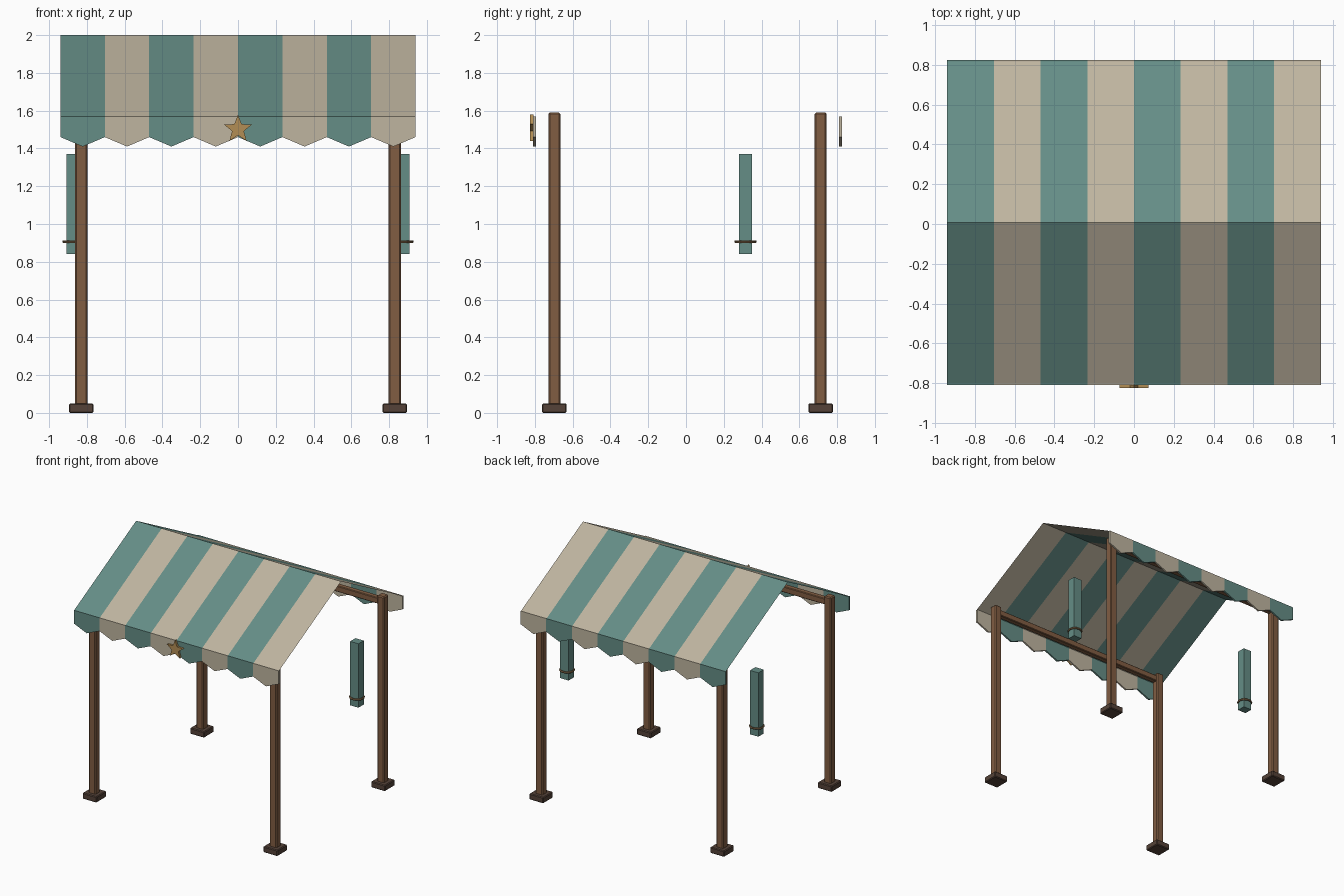
import bpy, bmesh, math

if "Cube" in bpy.data.objects:
    bpy.data.objects.remove(bpy.data.objects["Cube"])

CY = 0.008                      # canopy centre in y (the star shifts the bounds)
HALF_W, EAVE_Y, EAVE_Z, RIDGE_Z = 0.94, 0.81, 1.57, 2.0
N = 8
STEP = 2 * HALF_W / N


def material(name, rgb):
    m = bpy.data.materials.new(name)
    m.diffuse_color = (*rgb, 1)
    m.use_nodes = True
    m.node_tree.nodes["Principled BSDF"].inputs["Base Color"].default_value = m.diffuse_color
    return m


GREEN = material("green_cloth", (0.13, 0.27, 0.24))
CREAM = material("cream_cloth", (0.52, 0.46, 0.35))
WOOD = material("wood", (0.22, 0.11, 0.055))
DARK = material("dark_wood", (0.09, 0.055, 0.04))
GOLD = material("gold", (0.45, 0.27, 0.09))
ROPE = material("rope", (0.25, 0.15, 0.07))


def finish(name, bm, *mats):
    me = bpy.data.meshes.new(name)
    bm.to_mesh(me)
    bm.free()
    for m in mats:
        me.materials.append(m)
    ob = bpy.data.objects.new(name, me)
    bpy.context.collection.objects.link(ob)
    return ob


def box(name, center, size, mat, bevel=0):
    bm = bmesh.new()
    bmesh.ops.create_cube(bm, size=1)
    for v in bm.verts:
        v.co = [c + s * k for c, s, k in zip(center, size, v.co)]
    if bevel:
        bmesh.ops.bevel(bm, geom=bm.edges[:], offset=bevel, segments=1,
                        affect='EDGES', profile=0.5)
    return finish(name, bm, mat)


def prism(bm, pts, y0, y1, mat_index=0):
    """Extrude an x-z outline from y0 to y1."""
    a = [bm.verts.new((x, y0, z)) for x, z in pts]
    b = [bm.verts.new((x, y1, z)) for x, z in pts]
    n = len(pts)
    faces = [bm.faces.new(a), bm.faces.new(b[::-1])]
    faces += [bm.faces.new((a[i], b[i], b[(i + 1) % n], a[(i + 1) % n])) for i in range(n)]
    for f in faces:
        f.material_index = mat_index
    bmesh.ops.recalc_face_normals(bm, faces=faces)


# striped gable roof, a single sheet of cloth
bm = bmesh.new()
rows = [[bm.verts.new((-HALF_W + i * STEP, CY + y, z)) for i in range(N + 1)]
        for y, z in ((-EAVE_Y, EAVE_Z), (0, RIDGE_Z), (EAVE_Y, EAVE_Z))]
for lo, hi in zip(rows, rows[1:]):
    for i in range(N):
        f = bm.faces.new((lo[i], lo[i + 1], hi[i + 1], hi[i]))
        f.material_index = i % 2
finish("canopy_roof", bm, GREEN, CREAM)

# pointed valances along both eaves
for side, s in (("front", -1), ("back", 1)):
    bm = bmesh.new()
    y = CY + s * EAVE_Y
    for i in range(N):
        x0 = -HALF_W + i * STEP
        x1 = x0 + STEP
        prism(bm, [(x0, EAVE_Z), (x0, 1.46), (x0 + STEP / 2, 1.41), (x1, 1.46), (x1, EAVE_Z)],
              y - 0.007, y + 0.007, i % 2)
    finish(side + "_valance", bm, GREEN, CREAM)

# star ornament on the front valance
bm = bmesh.new()
star = []
for k in range(10):
    r = 0.077 if k % 2 == 0 else 0.033
    a = math.pi / 2 + k * math.pi / 5
    star.append((r * math.cos(a), 1.502 + r * math.sin(a)))
prism(bm, star, -0.826, -0.808)
finish("star_ornament", bm, GOLD)

# posts, feet and cross beams
for side, s in (("front", -1), ("back", 1)):
    y = CY + s * 0.705
    for lr, t in (("left", -1), ("right", 1)):
        box(f"{side}_{lr}_post", (t * 0.83, y, 0.81), (0.064, 0.064, 1.56), WOOD, 0.008)
        box(f"{side}_{lr}_foot", (t * 0.83, y, 0.025), (0.13, 0.13, 0.05), DARK, 0.006)
    box(side + "_beam", (0, y, 1.54), (1.64, 0.045, 0.05), WOOD, 0.005)

# rolled side curtains with rope ties
for lr, t in (("left", -1), ("right", 1)):
    box(lr + "_curtain_roll", (t * 0.871, 0.315, 1.105), (0.076, 0.07, 0.53), GREEN)
    bpy.ops.mesh.primitive_torus_add(location=(t * 0.871, 0.315, 0.907), major_radius=0.052,
                                     minor_radius=0.008, major_segments=16, minor_segments=6)
    tie = bpy.context.object
    tie.name = lr + "_curtain_tie"
    tie.data.materials.append(ROPE)
